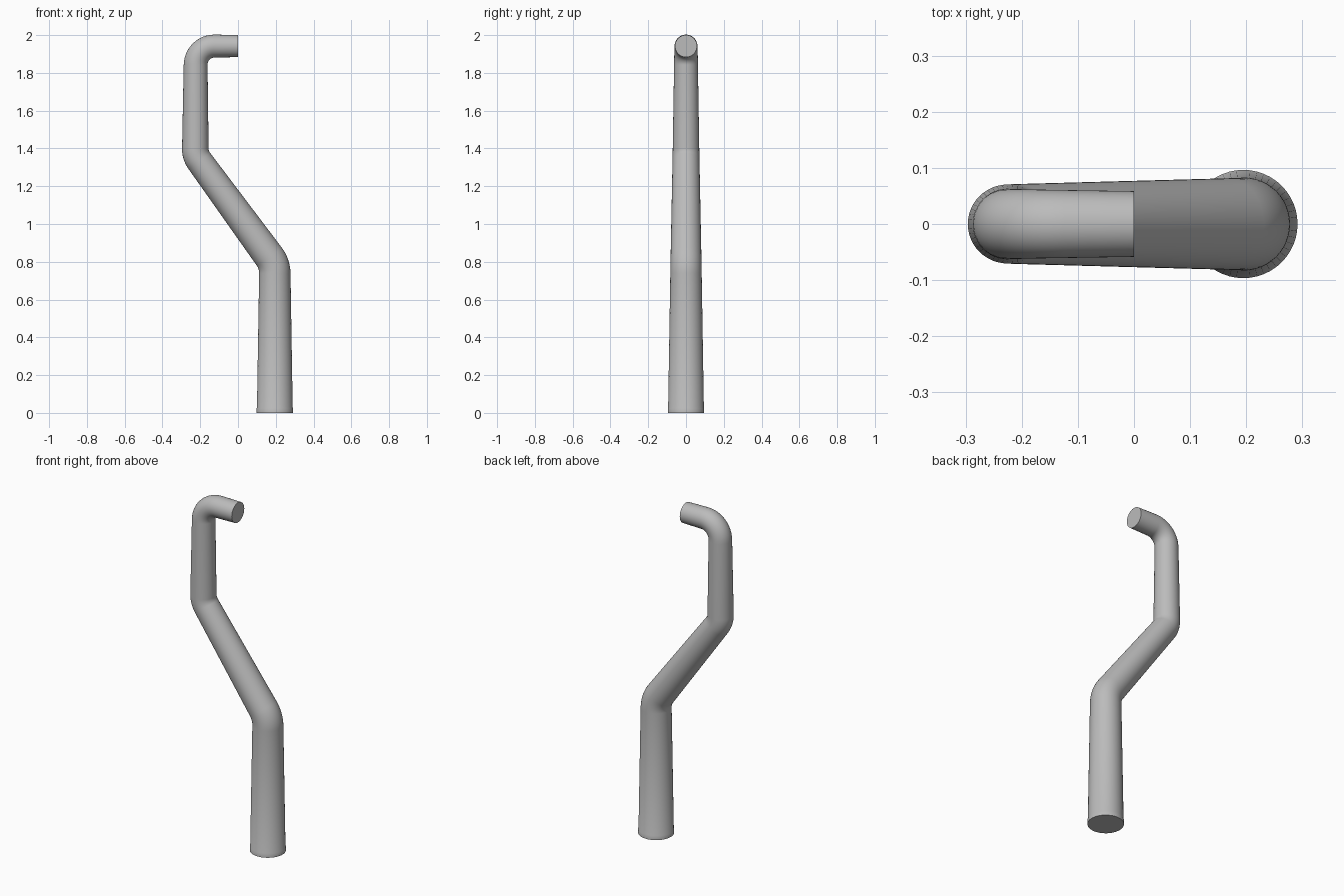
import bpy, bmesh, math
from mathutils import Vector

if "Cube" in bpy.data.objects:
    bpy.data.objects.remove(bpy.data.objects["Cube"])

SIDES = 48

# One plain grey for the whole pipe
grey = bpy.data.materials.new("grey")
grey.diffuse_color = (0.5, 0.5, 0.5, 1)
grey.use_nodes = True
grey.node_tree.nodes["Principled BSDF"].inputs["Base Color"].default_value = grey.diffuse_color


def fillet(prev, corner, nxt, radius, steps=12):
    """Points and tangents of an arc that rounds a corner."""
    a, b = (corner - prev).normalized(), (nxt - corner).normalized()
    turn = a.angle(b)
    cut = radius * math.tan(turn / 2)
    start = corner - a * cut
    side = (b - a * a.dot(b)).normalized()
    out = []
    for i in range(steps + 1):
        t = turn * i / steps
        p = start + a * radius * math.sin(t) + side * radius * (1 - math.cos(t))
        out.append((p, a * math.cos(t) + side * math.sin(t)))
    return out


# Centre line: foot, two bends of the offset, top elbow, open end
corners = [Vector(c) for c in ((0.195, 0, 0), (0.195, 0, 0.787), (-0.226, 0, 1.363),
                               (-0.224, 0, 1.942), (0, 0, 1.942))]
bends = [0.15, 0.11, 0.1]
up = Vector((0, 0, 1))
path = [(corners[0] + up * 0.028, up)]
for i, r in enumerate(bends):
    path += fillet(corners[i], corners[i + 1], corners[i + 2], r)
path.append((corners[-1], Vector((1, 0, 0))))

# Radius shrinks evenly along the length
dist = [0.0]
for (p, _), (q, _) in zip(path, path[1:]):
    dist.append(dist[-1] + (q - p).length)
rings = [(p, t, 0.0945 + (0.0585 - 0.0945) * d / dist[-1]) for (p, t), d in zip(path, dist)]
# Slightly wider foot rim
rings = [(corners[0], up, 0.0965), (corners[0] + up * 0.024, up, 0.0965)] + rings

bm = bmesh.new()
loops = []
for p, t, r in rings:
    y = Vector((0, 1, 0))
    n = y.cross(t)
    loops.append([bm.verts.new(p + (n * math.cos(a) + y * math.sin(a)) * r)
                  for a in (2 * math.pi * k / SIDES for k in range(SIDES))])
for lo, hi in zip(loops, loops[1:]):
    for k in range(SIDES):
        j = (k + 1) % SIDES
        bm.faces.new((lo[k], lo[j], hi[j], hi[k]))
bm.faces.new(loops[0])
bm.faces.new(loops[-1])
bmesh.ops.recalc_face_normals(bm, faces=bm.faces)

mesh = bpy.data.meshes.new("bent_pipe")
bm.to_mesh(mesh)
bm.free()
mesh.materials.append(grey)
pipe = bpy.data.objects.new("bent_pipe", mesh)
bpy.context.collection.objects.link(pipe)
bpy.context.view_layer.objects.active = pipe
pipe.select_set(True)
bpy.ops.object.shade_smooth_by_angle(angle=math.radians(30))
